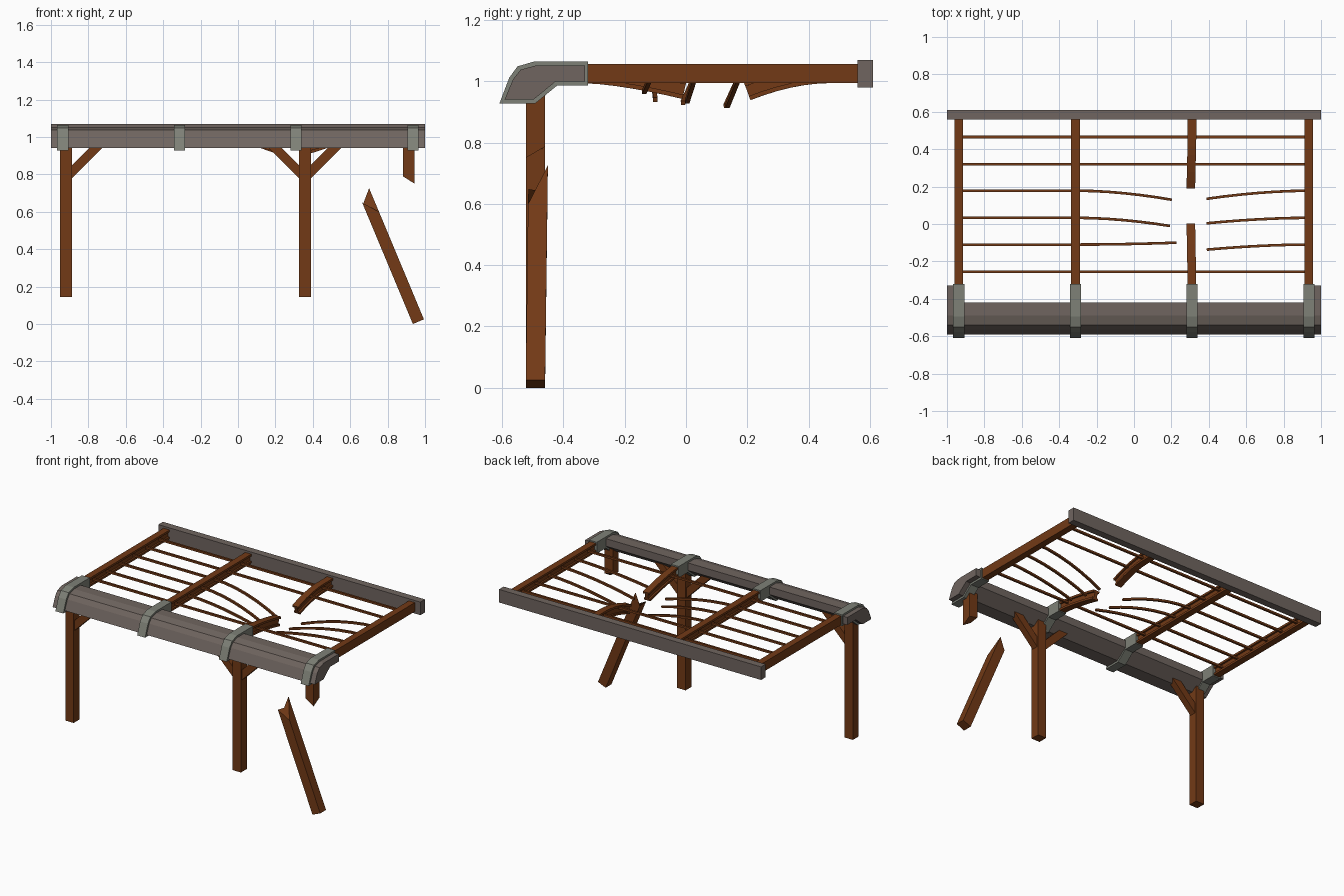
import bpy, bmesh
from mathutils import Vector

if "Cube" in bpy.data.objects:
    bpy.data.objects.remove(bpy.data.objects["Cube"])


def material(name, rgb):
    m = bpy.data.materials.new(name)
    m.diffuse_color = (*rgb, 1)
    m.use_nodes = True
    m.node_tree.nodes["Principled BSDF"].inputs["Base Color"].default_value = m.diffuse_color
    return m


WOOD = material("wood", (0.17, 0.042, 0.008))
ROOF = material("weathered_roof", (0.16, 0.13, 0.115))
BAND = material("band_metal", (0.21, 0.22, 0.185))


def loft(name, rings, mat):
    """Skin a list of equal-length point rings and cap both ends."""
    bm = bmesh.new()
    vs = [[bm.verts.new(p) for p in r] for r in rings]
    n = len(rings[0])
    for a, b in zip(vs, vs[1:]):
        for i in range(n):
            j = (i + 1) % n
            bm.faces.new((a[i], a[j], b[j], b[i]))
    bm.faces.new(vs[0][::-1])
    bm.faces.new(vs[-1])
    bmesh.ops.recalc_face_normals(bm, faces=bm.faces)
    me = bpy.data.meshes.new(name)
    bm.to_mesh(me)
    bm.free()
    me.materials.append(mat)
    ob = bpy.data.objects.new(name, me)
    bpy.context.collection.objects.link(ob)
    return ob


def box(name, x0, x1, y0, y1, z0, z1, mat):
    ring = lambda z: [(x0, y0, z), (x1, y0, z), (x1, y1, z), (x0, y1, z)]
    return loft(name, [ring(z0), ring(z1)], mat)


def extrude_x(name, prof, x0, x1, mat):
    return loft(name, [[(x, y, z) for y, z in prof] for x in (x0, x1)], mat)


def sweep(name, prof, path, mat):
    """Carry a (side, up) profile along a path."""
    path = [Vector(p) for p in path]
    rings = []
    for i, p in enumerate(path):
        t = (path[min(i + 1, len(path) - 1)] - path[max(i - 1, 0)]).normalized()
        side = t.cross(Vector((0, 0, 1))).normalized()
        up = side.cross(t)
        rings.append([p + side * s + up * u for s, u in prof])
    return loft(name, rings, mat)


def bend(start, end, n=6, power=1.8):
    """Straight at the start, sagging and drifting toward the end."""
    a, b = Vector(start), Vector(end)
    pts = []
    for i in range(n + 1):
        t = i / n
        p = a.lerp(b, t)
        k = t ** power
        p.z = a.z + (b.z - a.z) * k
        if abs(b.x - a.x) > abs(b.y - a.y):
            p.y = a.y + (b.y - a.y) * k
        pts.append(p)
    return pts


# back beam
box("back_beam", -1, 1, 0.56, 0.61, 0.98, 1.07, ROOF)

# front eave, its two end caps and the wrapping bands
eave = [(-0.592, 0.941), (-0.564, 1.008), (-0.54, 1.038), (-0.49, 1.052),
        (-0.42, 1.052), (-0.42, 1.0), (-0.497, 0.941)]
cap = eave[:4] + [(-0.33, 1.052), (-0.33, 1.0), (-0.425, 1.0), eave[6]]
band = [(-0.609, 0.928), (-0.577, 1.012), (-0.55, 1.049), (-0.495, 1.065),
        (-0.32, 1.065), (-0.32, 0.987), (-0.42, 0.987), (-0.492, 0.928)]
extrude_x("front_eave", eave, -0.95, 0.95, ROOF)
for s in (-1, 1):
    extrude_x("eave_end", cap, s * 0.94, s, ROOF)
BAYS = (-0.937, -0.313, 0.31, 0.935)
for x in BAYS:
    extrude_x("eave_band", band, x - 0.03, x + 0.03, BAND)

# rafters: grooved beams, flat on the outer sides of the end ones
W, H, F, G = 0.023, 0.031, 0.017, 0.011


def rafter_profile(groove_left, groove_right):
    right = [(W, -H)] + ([(W, -F), (G, -F), (G, F), (W, F)] if groove_right else []) + [(W, H)]
    left = [(-W, H)] + ([(-W, F), (-G, F), (-G, -F), (-W, -F)] if groove_left else []) + [(-W, -H)]
    return right + left


ZR = 1.025
for x, gl, gr in ((BAYS[0], 0, 1), (BAYS[1], 1, 1), (BAYS[3], 1, 0)):
    sweep("rafter", rafter_profile(gl, gr), [(x, -0.33, ZR), (x, 0.57, ZR)], WOOD)

# snapped rafter in the third bay
both = rafter_profile(1, 1)
x = BAYS[2]
sweep("broken_rafter_front", both, bend((x, -0.33, ZR), (x - 0.006, -0.005, ZR - 0.052), power=1.5), WOOD)
sweep("broken_rafter_back", both,
      [(x, 0.57, ZR)] + bend((x, 0.46, ZR), (x - 0.006, 0.2, ZR - 0.057)), WOOD)

# battens, three whole and three snapped around the hole
S = 0.007
SQ = [(-S, -S), (S, -S), (S, S), (-S, S)]
for y in (0.465, 0.32, -0.255):
    sweep("batten", SQ, [(-0.93, y, ZR), (0.93, y, ZR)], WOOD)
for y, left_tip, right_tip in (
        (0.178, (0.20, 0.13, 0.92), (0.39, 0.135, 0.92)),
        (0.033, (0.19, -0.01, 0.93), (0.39, 0.004, 0.935)),
        (-0.11, (0.225, -0.1, 0.94), (0.39, -0.137, 0.965))):
    sweep("broken_batten_left", SQ, [(-0.93, y, ZR)] + bend((-0.3, y, ZR), left_tip), WOOD)
    sweep("broken_batten_right", SQ, bend((0.93, y, ZR), right_tip), WOOD)

# standing posts
Y0, Y1 = -0.523, -0.46
for x in (-0.92, 0.357):
    box("post", x - 0.032, x + 0.032, Y0, Y1, 0.145, 0.99, WOOD)

# diagonal braces
for x, s in ((-0.92, 1), (0.357, 1), (0.357, -1)):
    prof = [(0.02, 0.767), (0.232, 0.979), (0.162, 0.979), (0.02, 0.837)]
    loft("brace", [[(x + s * a, y, z) for a, z in prof] for y in (-0.514, -0.469)], WOOD)

# splintered stub left hanging under the eave
xa, xb = 0.881, 0.944
loft("broken_post_stub", [
    [(xa, Y0, 0.79), (xb, Y0, 0.75), (xb, Y1, 0.787), (xa, Y1, 0.80)],
    [(xa, Y0, 0.99), (xb, Y0, 0.99), (xb, Y1, 0.99), (xa, Y1, 0.99)]], WOOD)

# fallen lower half of that post, leaning
base = Vector((0.994, 0, 0.028)) - Vector((0.059, 0, 0.025))
axis, side = Vector((-0.387, 0.012, 0.922)), Vector((0.922, 0, 0.387))
corners = [(0, Y0), (0.064, Y0), (0.064, Y1), (0, Y1)]
tops = (0.70, 0.62, 0.757, 0.69)
loft("fallen_post", [
    [base + side * v + Vector((0, y, 0)) - Vector((0, 0, 0.003)) for v, y in corners],
    [base + side * v + Vector((0, y, 0)) + axis * u for (v, y), u in zip(corners, tops)]], WOOD)
